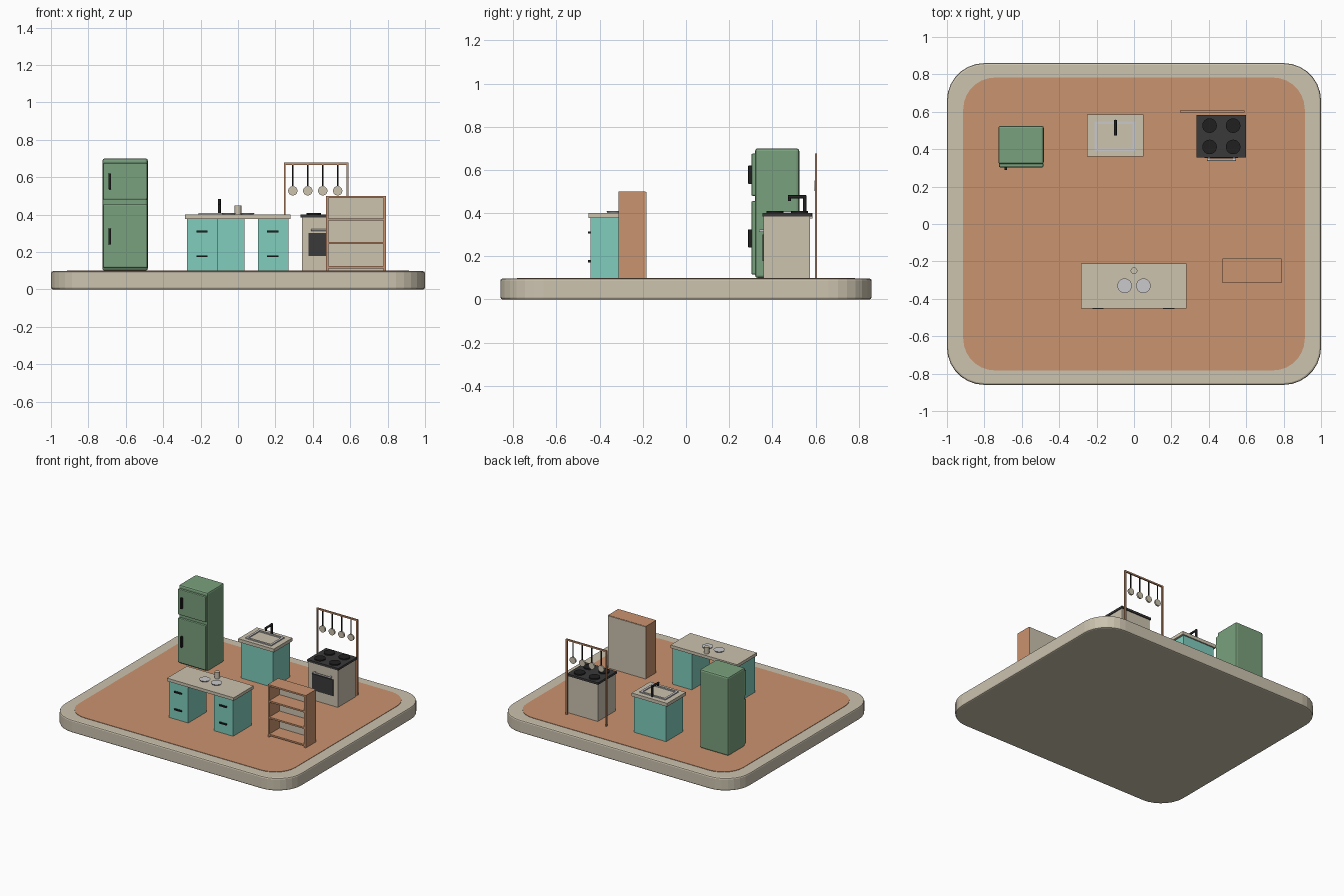
import bpy, bmesh, math
from mathutils import Matrix, Vector

if "Cube" in bpy.data.objects:
    bpy.data.objects.remove(bpy.data.objects["Cube"])


def material(name, rgb):
    lin = [((c / 255 + 0.055) / 1.055) ** 2.4 for c in rgb]
    m = bpy.data.materials.new(name)
    m.diffuse_color = (*lin, 1)
    m.use_nodes = True
    m.node_tree.nodes["Principled BSDF"].inputs["Base Color"].default_value = m.diffuse_color
    return m


CREAM = material("cream", (204, 195, 175))
ORANGE = material("warm wood", (202, 147, 110))
GREEN = material("fridge green", (122, 161, 125))
TEAL = material("cabinet teal", (128, 205, 189))
CHARCOAL = material("charcoal", (58, 58, 58))
BLACK = material("black", (32, 32, 33))
METAL = material("light metal", (202, 202, 205))

round_parts = []


def finish(name, bm, mat, smooth=False):
    bmesh.ops.recalc_face_normals(bm, faces=bm.faces)
    me = bpy.data.meshes.new(name)
    bm.to_mesh(me)
    bm.free()
    me.materials.append(mat)
    ob = bpy.data.objects.new(name, me)
    bpy.context.collection.objects.link(ob)
    if smooth:
        round_parts.append(ob)
    return ob


def box(name, x, y, z, mat, bevel=0):
    """Box from (min, max) ranges, optionally with chamfered edges."""
    bm = bmesh.new()
    bmesh.ops.create_cube(bm, size=1)
    for v in bm.verts:
        v.co = [r[0] + (c + 0.5) * (r[1] - r[0]) for r, c in zip((x, y, z), v.co)]
    if bevel:
        bmesh.ops.bevel(bm, geom=bm.edges[:], offset=bevel, segments=2,
                        profile=0.5, affect='EDGES')
    return finish(name, bm, mat)


def rod(name, a, b, r, mat, r2=None, sides=24):
    """Cylinder or cone between two points."""
    a, b = Vector(a), Vector(b)
    d = b - a
    m = Matrix.Translation((a + b) / 2) @ d.to_track_quat('Z', 'Y').to_matrix().to_4x4()
    bm = bmesh.new()
    bmesh.ops.create_cone(bm, cap_ends=True, segments=sides, radius1=r,
                          radius2=r if r2 is None else r2, depth=d.length, matrix=m)
    return finish(name, bm, mat, True)


def slab(name, hx, hy, radius, z0, z1, mat, bevel=0, seg=7):
    """Rounded rectangle plate."""
    bm = bmesh.new()
    vs = []
    for i, (sx, sy) in enumerate(((1, 1), (-1, 1), (-1, -1), (1, -1))):
        for k in range(seg + 1):
            t = math.pi / 2 * (i + k / seg)
            vs.append(bm.verts.new((sx * (hx - radius) + radius * math.cos(t),
                                    sy * (hy - radius) + radius * math.sin(t), z0)))
    base = bm.faces.new(vs)
    ext = bmesh.ops.extrude_face_region(bm, geom=[base])
    bmesh.ops.translate(bm, vec=(0, 0, z1 - z0),
                        verts=[g for g in ext['geom'] if isinstance(g, bmesh.types.BMVert)])
    if bevel:
        rims = [e for e in bm.edges if abs(e.verts[0].co.z - e.verts[1].co.z) < 1e-6]
        bmesh.ops.bevel(bm, geom=rims, offset=bevel, segments=2, profile=0.5, affect='EDGES')
    return finish(name, bm, mat)


# Base and floor
slab("base", 1.0, 0.86, 0.2, 0, 0.097, CREAM, 0.01)
slab("floor", 0.913, 0.783, 0.17, 0.09, 0.1, ORANGE)

# Fridge with two doors and handles
box("fridge_body", (-0.725, -0.482), (0.32, 0.525), (0.1, 0.7), GREEN, 0.012)
for label, z0, z1, h0, h1 in (("lower", 0.115, 0.455, 0.24, 0.325),
                              ("upper", 0.48, 0.675, 0.535, 0.62)):
    box(f"fridge_{label}_door", (-0.722, -0.485), (0.303, 0.325), (z0, z1), GREEN, 0.006)
    box(f"fridge_{label}_handle", (-0.692, -0.678), (0.288, 0.305), (h0, h1), BLACK, 0.003)

# Sink cabinet, countertop and raised basin rim
box("sink_cabinet", (-0.235, 0.035), (0.37, 0.575), (0.1, 0.378), TEAL)
box("sink_counter", (-0.25, 0.05), (0.36, 0.585), (0.375, 0.4), CREAM)
for side, x, y in (("left", (-0.21, -0.194), (0.39, 0.548)),
                   ("right", (-0.008, 0.008), (0.39, 0.548)),
                   ("front", (-0.194, -0.008), (0.39, 0.404)),
                   ("back", (-0.194, -0.008), (0.534, 0.548))):
    box(f"sink_rim_{side}", x, y, (0.398, 0.408), METAL)

# Tap
rod("tap_stem", (-0.1, 0.55, 0.4), (-0.1, 0.55, 0.482), 0.008, BLACK, sides=12)
rod("tap_spout", (-0.1, 0.557, 0.475), (-0.1, 0.473, 0.475), 0.008, BLACK, sides=12)
rod("tap_nozzle", (-0.1, 0.479, 0.478), (-0.1, 0.479, 0.455), 0.007, BLACK, sides=12)

# Stove
box("stove_body", (0.342, 0.592), (0.36, 0.575), (0.1, 0.386), CREAM)
box("stove_top", (0.335, 0.598), (0.355, 0.583), (0.384, 0.4), CHARCOAL)
box("oven_window", (0.378, 0.556), (0.354, 0.362), (0.178, 0.302), CHARCOAL)
rod("oven_handle", (0.39, 0.343, 0.318), (0.545, 0.343, 0.318), 0.006, METAL, sides=12)
for x in (0.4, 0.535):
    box("oven_handle_mount", (x - 0.005, x + 0.005), (0.343, 0.362), (0.313, 0.323), METAL)
for x in (0.404, 0.53):
    for y in (0.412, 0.526):
        rod("burner", (x, y, 0.398), (x, y, 0.409), 0.039, BLACK)

# Hanging utensil rack behind the stove
for x in (0.245, 0.58):
    box("rack_post", (x, x + 0.01), (0.597, 0.608), (0.1, 0.676), ORANGE)
box("rack_bar", (0.245, 0.59), (0.597, 0.608), (0.666, 0.677), ORANGE)
for i in range(4):
    x = 0.293 + 0.08 * i
    rod("utensil_stem", (x, 0.602, 0.668), (x, 0.602, 0.54), 0.005, BLACK, sides=8)
    rod("utensil_head", (x, 0.596, 0.527), (x, 0.608, 0.527), 0.025, CREAM)

# Island table with two drawer pedestals
box("island_top", (-0.283, 0.28), (-0.452, -0.212), (0.377, 0.4), CREAM)
for x in (-0.273, 0.106):
    box("island_pedestal", (x, x + 0.163), (-0.443, -0.222), (0.1, 0.38), TEAL)
    for z in (0.31, 0.177):
        c = x + 0.08
        box("drawer_handle", (c - 0.03, c + 0.03), (-0.454, -0.44), (z - 0.005, z + 0.005), BLACK)

# Plates and cup on the island
for x in (-0.05, 0.05):
    rod("plate", (x, -0.33, 0.399), (x, -0.33, 0.409), 0.032, METAL, 0.039)
rod("cup", (0, -0.25, 0.399), (0, -0.25, 0.448), 0.018, CREAM)

# Bookshelf, open to the front
for x in (0.47, 0.778):
    box("shelf_side", (x, x + 0.013), (-0.312, -0.188), (0.1, 0.5), ORANGE)
for z in (0.112, 0.242, 0.367, 0.488):
    box("shelf_board", (0.483, 0.778), (-0.312, -0.188), (z, z + 0.012), ORANGE)
box("shelf_back", (0.472, 0.789), (-0.19, -0.184), (0.1, 0.498), CREAM)

# Smooth the round parts, keeping their rims sharp
bpy.ops.object.select_all(action='DESELECT')
for ob in round_parts:
    ob.select_set(True)
bpy.context.view_layer.objects.active = round_parts[0]
bpy.ops.object.shade_smooth_by_angle(angle=math.radians(40))
